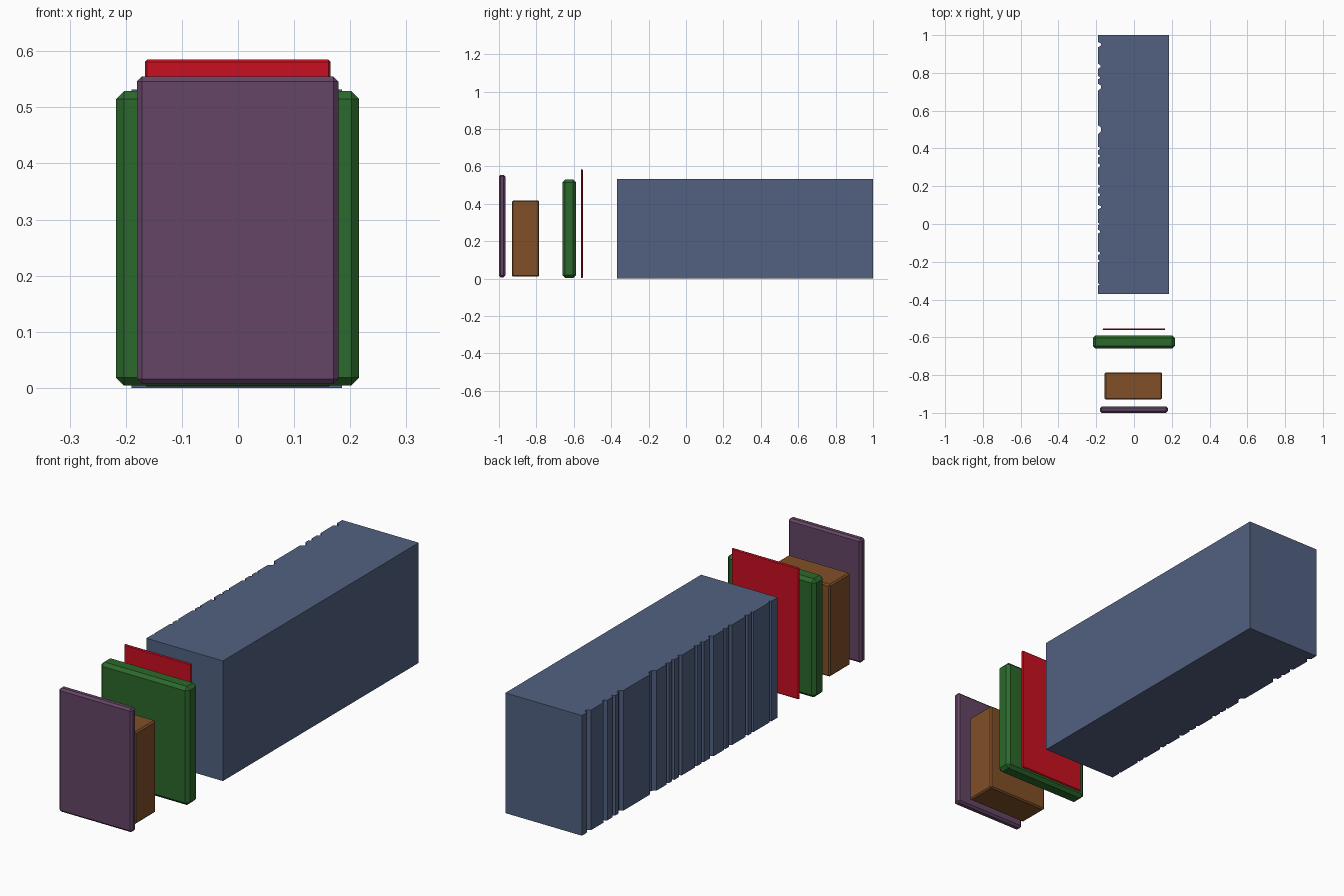
import bpy, bmesh

if "Cube" in bpy.data.objects:
    bpy.data.objects.remove(bpy.data.objects["Cube"])


def finish(name, bm, color):
    bmesh.ops.recalc_face_normals(bm, faces=bm.faces[:])
    me = bpy.data.meshes.new(name)
    bm.to_mesh(me)
    bm.free()
    ob = bpy.data.objects.new(name, me)
    bpy.context.collection.objects.link(ob)
    mat = bpy.data.materials.new(name + "_colour")
    mat.diffuse_color = (*color, 1)
    mat.use_nodes = True
    mat.node_tree.nodes["Principled BSDF"].inputs["Base Color"].default_value = mat.diffuse_color
    me.materials.append(mat)
    return ob


def slab(name, x, y, z, bevel, color):
    """Chamfered box given by its x, y and z ranges."""
    bm = bmesh.new()
    bmesh.ops.create_cube(bm, size=1)
    for v in bm.verts:
        v.co = [r[0] if c < 0 else r[1] for c, r in zip(v.co, (x, y, z))]
    bmesh.ops.bevel(bm, geom=bm.edges[:], offset=bevel, segments=1,
                    profile=0.5, affect='EDGES')
    return finish(name, bm, color)


# Single books standing in front of the row
slab("purple_book", (-0.18, 0.179), (-1.0, -0.966), (0.007, 0.555), 0.009, (0.13, 0.06, 0.13))
slab("brown_book", (-0.155, 0.148), (-0.93, -0.785), (0.01, 0.418), 0.006, (0.22, 0.08, 0.02))
slab("green_book", (-0.217, 0.216), (-0.66, -0.589), (0.004, 0.529), 0.014, (0.025, 0.14, 0.025))
slab("red_book", (-0.166, 0.165), (-0.562, -0.552), (0.002, 0.585), 0.004, (0.58, 0.005, 0.015))

# Long row of books: outline with a groove between neighbouring spines
# Grooves: centre y, half width, depth
grooves = [(-0.32, 0.006, 0.007), (-0.195, 0.007, 0.008), (-0.155, 0.009, 0.010),
           (-0.04, 0.010, 0.010), (0.0, 0.007, 0.008), (0.09, 0.012, 0.015),
           (0.155, 0.009, 0.010), (0.2, 0.010, 0.009), (0.31, 0.010, 0.011),
           (0.36, 0.008, 0.009), (0.4, 0.009, 0.009), (0.5, 0.023, 0.016),
           (0.725, 0.018, 0.015), (0.775, 0.009, 0.010), (0.835, 0.013, 0.013),
           (0.95, 0.014, 0.015)]
x0, x1, y0, y1, height = -0.19, 0.185, -0.37, 1.0, 0.532
outline = [(x1, y1), (x1, y0), (x0, y0)]
for c, w, d in grooves:
    outline += [(x0, c - w), (x0 + d, c - w * 0.4), (x0 + d, c + w * 0.4), (x0, c + w)]
outline.append((x0, y1))

bm = bmesh.new()
base = bm.faces.new([bm.verts.new((x, y, 0)) for x, y in outline])
top = bmesh.ops.extrude_face_region(bm, geom=[base], use_keep_orig=True)["geom"]
for v in top:
    if isinstance(v, bmesh.types.BMVert):
        v.co.z = height
finish("book_row", bm, (0.085, 0.12, 0.22))
